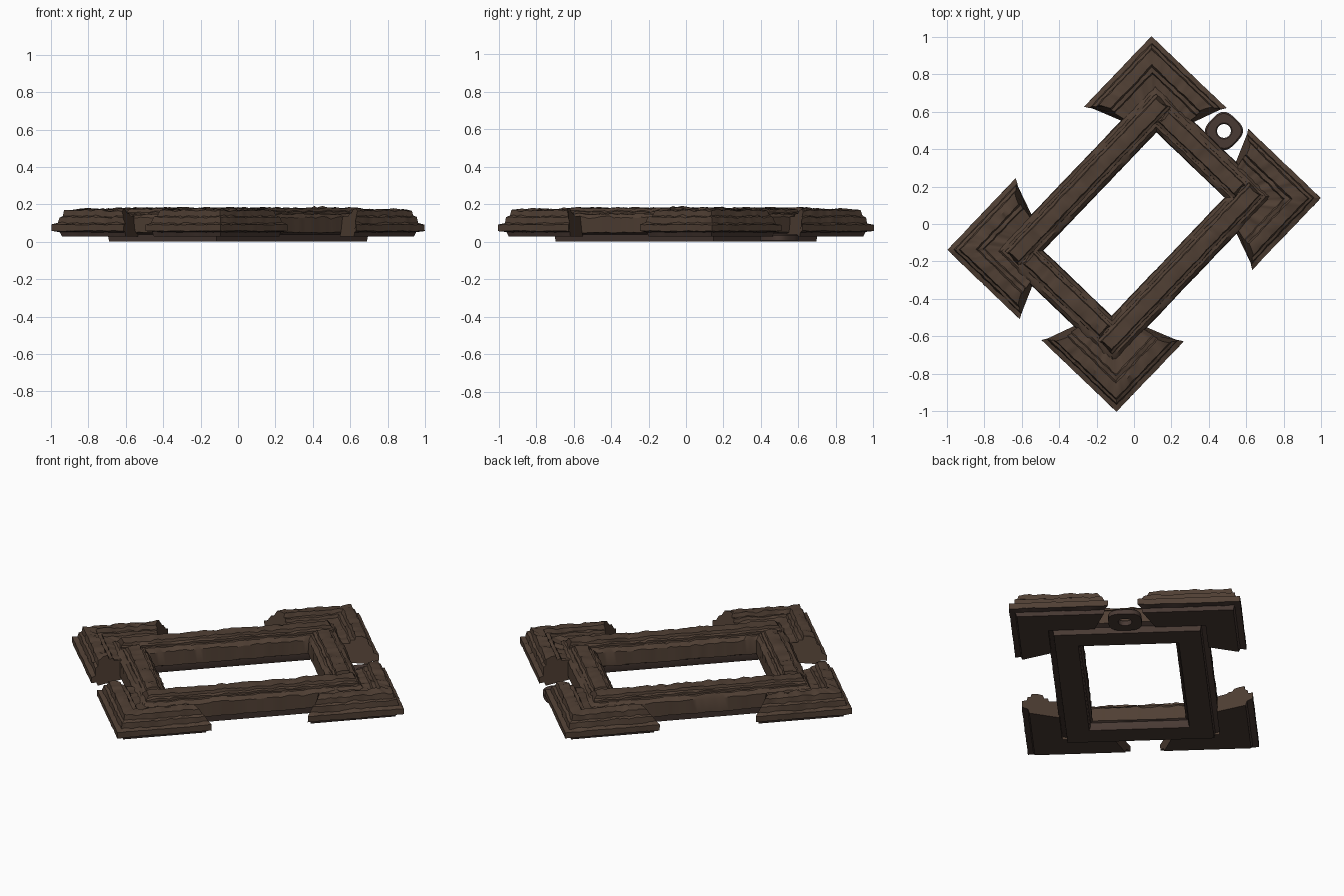
import bpy, bmesh, math
from mathutils import Vector, Matrix, noise

if "Cube" in bpy.data.objects:
    bpy.data.objects.remove(bpy.data.objects["Cube"])

ROT = Matrix.Rotation(math.radians(46.3), 4, 'Z')   # frame lies turned on the ground
HU, HV = 0.79, 0.626                                # outer half sizes


def material(name, rgb):
    m = bpy.data.materials.new(name)
    m.diffuse_color = (*rgb, 1)
    m.use_nodes = True
    m.node_tree.nodes["Principled BSDF"].inputs["Base Color"].default_value = m.diffuse_color
    return m


WOOD = material("dark carved wood", (0.080, 0.050, 0.034))
UNDER = material("dark reddish underside", (0.066, 0.042, 0.034))


def carve(p, amount):
    """Rough, hand-carved waviness on the upper surfaces."""
    if p.z < 0.05:
        return p
    n = noise.noise(p * 22) + 0.6 * noise.noise(p * 48 + Vector((3, 7, 1)))
    k = 0.4 if p.z < 0.1 else 1.0
    side = noise.noise_vector(p * 26)
    return p + Vector((side.x * 0.005, side.y * 0.005, n * 0.009)) * k * amount


def grid_object(name, rows, closed=False, rough=1.0):
    """Skin a closed profile: rows[i] is the path followed by profile point i."""
    bm = bmesh.new()
    vs = [[bm.verts.new(ROT @ carve(Vector(p), rough)) for p in r] for r in rows]
    n, m = len(rows), len(rows[0])
    for i in range(n):
        a, b = vs[i], vs[(i + 1) % n]
        for j in range(m if closed else m - 1):
            k = (j + 1) % m
            bm.faces.new((a[j], a[k], b[k], b[j]))
    if not closed:
        bm.faces.new([r[0] for r in vs])
        bm.faces.new([r[-1] for r in reversed(vs)])
    bmesh.ops.recalc_face_normals(bm, faces=bm.faces)
    me = bpy.data.meshes.new(name)
    bm.to_mesh(me)
    bm.free()
    ob = bpy.data.objects.new(name, me)
    bpy.context.collection.objects.link(ob)
    me.materials.append(WOOD)
    me.materials.append(UNDER)
    for f in me.polygons:
        if f.normal.z < -0.6 or f.center.z < 0.045:
            f.material_index = 1
    bpy.ops.object.select_all(action='DESELECT')
    ob.select_set(True)
    bpy.context.view_layer.objects.active = ob
    bpy.ops.object.shade_smooth_by_angle(angle=math.radians(32))
    return ob


def line(a, b, n):
    a, b = Vector(a), Vector(b)
    return [a.lerp(b, i / n) for i in range(n)]


# Arrow-shaped corner pieces: (inset from outer edge, height) swept round the corner
CORNER = [(0.2, 0.03), (0.04, 0.03), (0.032, 0.052), (0.0, 0.058), (0.0, 0.092), (0.025, 0.1),
          (0.03, 0.132), (0.045, 0.138), (0.05, 0.168), (0.08, 0.174), (0.108, 0.174),
          (0.116, 0.152), (0.136, 0.154), (0.142, 0.14), (0.2, 0.135)]
for su, sv, where in ((1, 1, "back"), (1, -1, "right"), (-1, -1, "front"), (-1, 1, "left")):
    long_arm, short_arm = (0.52, 0.555) if su == sv else (0.53, 0.535)
    rows = []
    for d, z in CORNER:
        cut = 0.42 * d + 0.012 * math.sin(math.pi * d / 0.2) + max(0, z - 0.1) * 0.45
        a, b = long_arm - cut, short_arm - cut
        path = line((a, d), (d, d), 28) + line((d, d), (d, b), 28) + [Vector((d, b))]
        rows.append([(su * (HU - p.x), sv * (HV - p.y), z) for p in path])
    grid_object("corner_" + where, rows)

# Main rectangular rail: (offset outward from the opening, height)
RAIL = [(0.02, 0.003), (0.014, 0.02), (0.012, 0.045), (0.0, 0.05), (0.004, 0.13), (0.022, 0.148),
        (0.09, 0.152), (0.158, 0.148), (0.176, 0.13), (0.18, 0.05), (0.15, 0.04), (0.145, 0.003)]
rows = []
for o, z in RAIL:
    u, v = 0.437 + o, 0.252 + o
    c = [(u, v), (-u, v), (-u, -v), (u, -v)]
    path = []
    for i in range(4):
        path += line(c[i], c[(i + 1) % 4], 50 if i % 2 == 0 else 32)
    rows.append([(p.x, p.y, z) for p in path])
grid_object("main_rail", rows, closed=True)

# Raised ridge strips along the rails
STRIP = [(-0.055, 0.12), (-0.052, 0.16), (-0.038, 0.165), (-0.034, 0.18), (0, 0.183),
         (0.034, 0.18), (0.038, 0.165), (0.052, 0.16), (0.055, 0.12)]
for s, side in ((1, "a"), (-1, "b")):
    for name, half, off, n, long in (("long_ridge_", 0.585, 0.343, 54, True),
                                     ("short_ridge_", 0.29, 0.523, 28, False)):
        rows = []
        for w, z in STRIP:
            h = half - max(0, (z - 0.16)) * 0.8
            run = [-h + 2 * h * i / n for i in range(n + 1)]
            rows.append([(t, s * off + w, z) if long else (s * off + w, t, z - 0.006) for t in run])
        grid_object(name + side, rows)

# Hanging loop on one short end: rounded square plate with a hole
rows = []
for r, z, hole in ((0.09, 0.008, 0), (0.09, 0.034, 0), (0.082, 0.042, 0), (0.043, 0.042, 1),
                   (0.037, 0.036, 1), (0.037, 0.008, 1)):
    row = []
    for i in range(40):
        a = 2 * math.pi * i / 40
        c, s = math.cos(a), math.sin(a)
        e = 2.0 if hole else 3.2
        k = r / (abs(c) ** e + abs(s) ** e) ** (1 / e)
        row.append((0.692 + k * c, -0.004 + k * s, z))
    rows.append(row)
grid_object("hanging_loop", rows, closed=True, rough=0)
